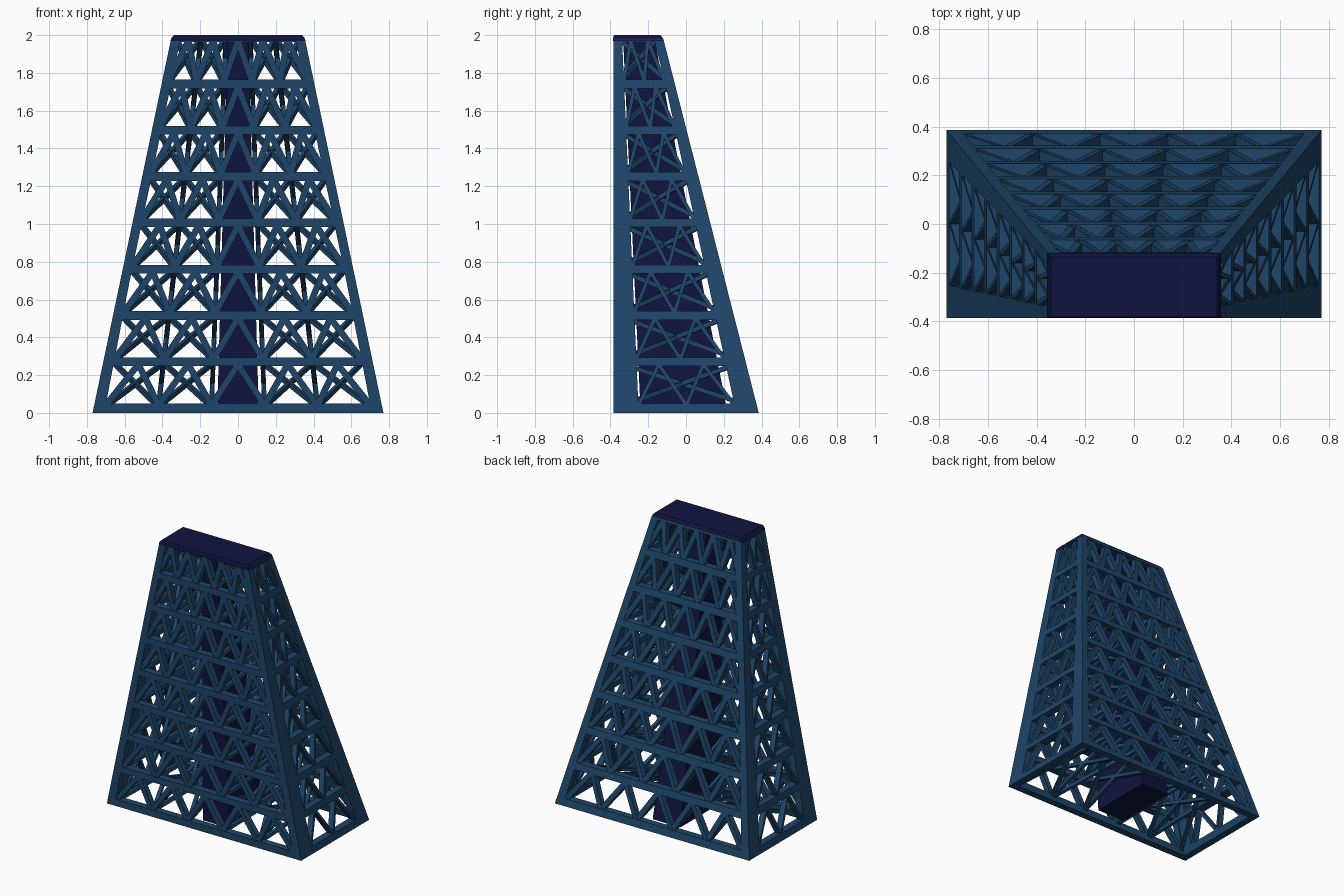
import bpy, bmesh
from mathutils import Vector as V

if "Cube" in bpy.data.objects:
    bpy.data.objects.remove(bpy.data.objects["Cube"])

H = 2.0
STEP = 0.245
BAND = 0.046
DEPTH = 0.05


def material(name, col):
    m = bpy.data.materials.new(name)
    m.diffuse_color = (*col, 1)
    m.use_nodes = True
    m.node_tree.nodes["Principled BSDF"].inputs["Base Color"].default_value = m.diffuse_color
    return m


STEEL = material("blue_steel", (0.013, 0.06, 0.14))
DARK = material("dark_navy", (0.005, 0.007, 0.05))


def finish(name, bm, mat):
    bmesh.ops.recalc_face_normals(bm, faces=bm.faces[:])
    me = bpy.data.meshes.new(name)
    bm.to_mesh(me)
    bm.free()
    me.materials.append(mat)
    ob = bpy.data.objects.new(name, me)
    bpy.context.collection.objects.link(ob)


def prism(bm, a, b):
    """Solid between two matching loops."""
    va = [bm.verts.new(p) for p in a]
    vb = [bm.verts.new(p) for p in b]
    n = len(va)
    bm.faces.new(va)
    bm.faces.new(vb[::-1])
    for i in range(n):
        j = (i + 1) % n
        bm.faces.new((va[i], vb[i], vb[j], va[j]))


def rect(x, y0, y1, z):
    return [V((-x, y0, z)), V((x, y0, z)), V((x, y1, z)), V((-x, y1, z))]


def beam(bm, a, b, w):
    """Square bar from a to b."""
    d = (b - a).normalized()
    s = d.cross(V((0, 0, 1))).normalized() * w / 2
    t = d.cross(s).normalized() * w / 2
    prism(bm, *[[p + s + t, p - s + t, p - s - t, p + s - t] for p in (a, b)])


def wall(name, bl, br, tl, tr, inward, rails, count, width):
    bl, br, tl, tr = map(V, (bl, br, tl, tr))
    inward = V(inward)

    def at(u, z):
        t = z / H
        return bl.lerp(tl, t).lerp(br.lerp(tr, t), u)

    bm = bmesh.new()

    def plate(pts, depth=DEPTH):
        prism(bm, pts, [p + inward * depth for p in pts])

    r0, r1 = rails
    # corner rails
    for a, b in ((0, r0), (1 - r1, 1)):
        plate([at(a, 0), at(b, 0), at(b, H - 0.02), at(a, H - 0.02)])
    # floor bands
    for i in range(9):
        z0 = 0.026 + i * STEP - BAND / 2
        z1 = min(z0 + BAND, H - 0.02)
        if i == 0:
            z0 = 0
        plate([at(0, z0), at(1, z0), at(1, z1), at(0, z1)])
    # zigzag struts
    for i in range(8):
        lo = 0.026 + i * STEP + BAND * 0.3
        hi = lo + STEP - BAND * 0.6
        for k in range(count):
            za, zb = (hi, lo) if k % 2 else (lo, hi)
            ua = r0 + (1 - r0 - r1) * k / count
            ub = r0 + (1 - r0 - r1) * (k + 1) / count
            off = inward * 0.004
            a, b = at(ua, za) + off, at(ub, zb) + off
            side = (b - a).cross(inward).normalized() * width / 2
            plate([a - side, b - side, b + side, a + side], DEPTH * 0.8)
    finish(name, bm, STEEL)


# outer lattice walls
B, T = 0.77, 0.35
F, BB, BT = -0.385, 0.385, -0.125
wall("front_lattice", (-B, F, 0), (B, F, 0), (-T, F, H), (T, F, H),
     (0, 1, 0), (0.04, 0.04), 10, 0.034)
wall("back_lattice", (-B, BB, 0), (B, BB, 0), (-T, BT, H), (T, BT, H),
     (0, -1, 0), (0.04, 0.04), 10, 0.034)
for s, name in ((1, "right_lattice"), (-1, "left_lattice")):
    wall(name, (s * B, F, 0), (s * B, BB, 0), (s * T, F, H), (s * T, BT, H),
         (-s, 0, 0), (0.175, 0.155), 4, 0.02)

# inner bracing between front and back walls
bm = bmesh.new()


def node(k, back, z):
    t = z / H
    x = (B + (T - B) * t) * 0.92 * k / 5
    y = BB + (BT - BB) * t - 0.03 if back else F + 0.03
    return V((x, y, z))


for i in range(8):
    lo, hi = 0.035 + i * STEP, 0.02 + (i + 1) * STEP
    for k in (-5, -3, -1, 1, 3, 5):
        if abs(k) < 5:
            beam(bm, node(k, 0, lo), node(k, 1, hi), 0.024)
            beam(bm, node(k, 1, lo), node(k, 0, hi), 0.024)
        for j in (k - 2, k + 2):
            if j != -k and abs(j) <= 5:
                beam(bm, node(k, 0, lo), node(j, 1, hi), 0.024)
finish("inner_bracing", bm, STEEL)

# tapered inner core
bm = bmesh.new()
prism(bm, rect(0.11, -0.24, 0.22, 0), rect(0.055, -0.333, -0.167, 1.98))
finish("inner_core", bm, DARK)

# roof cap with bevelled top
bm = bmesh.new()
prism(bm, rect(0.358, F - 0.001, -0.118, 1.968), rect(0.352, F - 0.001, -0.123, 1.985))
prism(bm, rect(0.352, F - 0.001, -0.123, 1.985), rect(0.34, F + 0.004, -0.135, H))
finish("roof_cap", bm, DARK)
